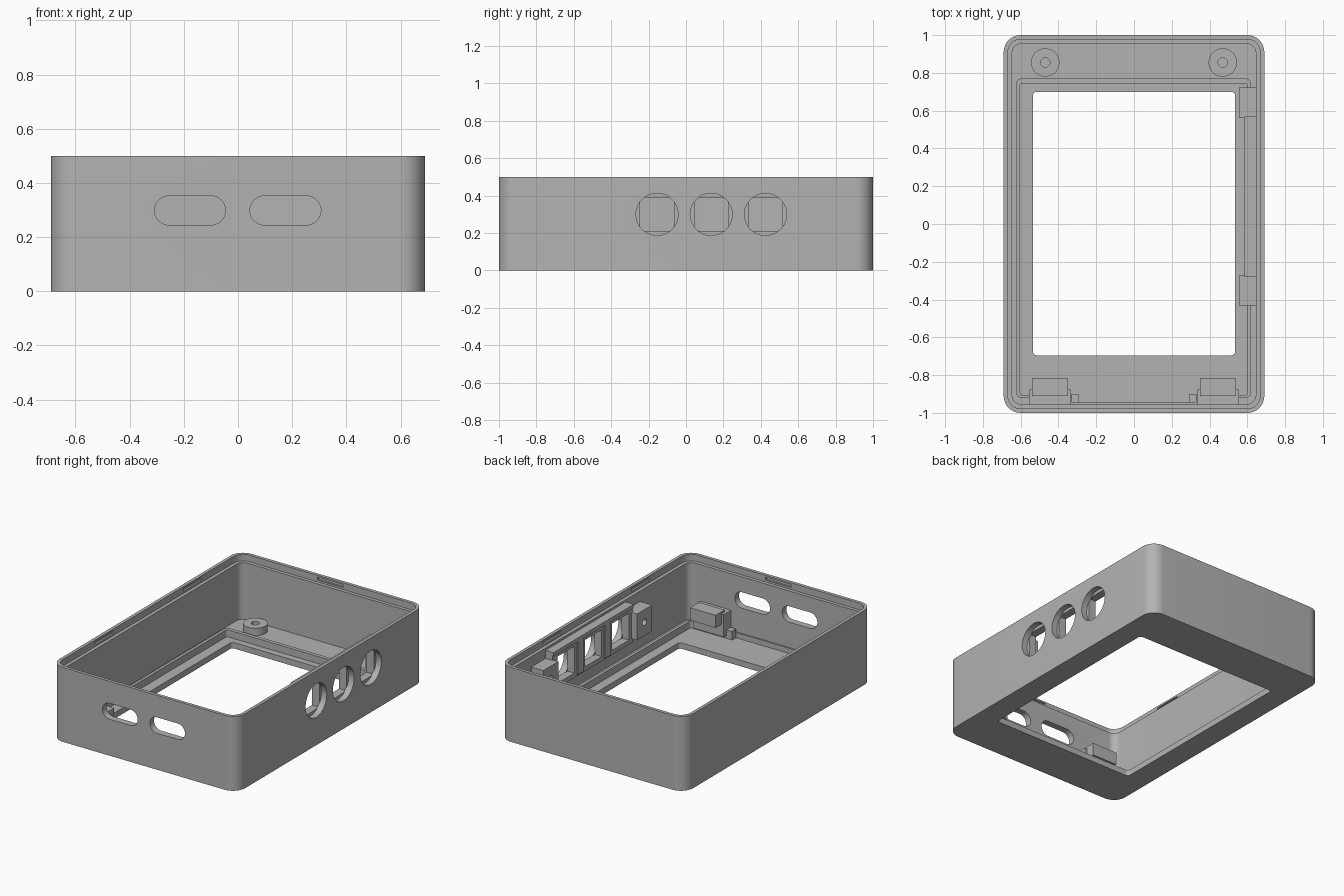
import bpy, bmesh, math

if "Cube" in bpy.data.objects:
    bpy.data.objects.remove(bpy.data.objects["Cube"])

grey = bpy.data.materials.new("plain grey")
grey.diffuse_color = (0.45, 0.45, 0.45, 1)
grey.use_nodes = True
grey.node_tree.nodes["Principled BSDF"].inputs["Base Color"].default_value = grey.diffuse_color


def make(name, bm):
    bmesh.ops.recalc_face_normals(bm, faces=bm.faces)
    me = bpy.data.meshes.new(name)
    bm.to_mesh(me)
    bm.free()
    me.materials.append(grey)
    ob = bpy.data.objects.new(name, me)
    bpy.context.collection.objects.link(ob)
    return ob


def prism(name, x0, x1, y0, y1, z0, z1, r=0.0, axis='z', seg=10):
    """Rounded rectangle in two axes, extruded along the third."""
    lo, hi = [x0, y0, z0], [x1, y1, z1]
    w = 'xyz'.index(axis)
    u, v = [i for i in range(3) if i != w]
    pts = []
    for q, (a, b) in enumerate([(hi[u], hi[v]), (lo[u], hi[v]), (lo[u], lo[v]), (hi[u], lo[v])]):
        if r == 0:
            pts.append((a, b))
            continue
        ca = a - r if a == hi[u] else a + r
        cb = b - r if b == hi[v] else b + r
        for i in range(seg + 1):
            t = (q + i / seg) * math.pi / 2
            pts.append((ca + r * math.cos(t), cb + r * math.sin(t)))
    bm = bmesh.new()
    vs = []
    for a, b in pts:
        c = [0, 0, 0]
        c[u], c[v], c[w] = a, b, lo[w]
        vs.append(bm.verts.new(c))
    bmesh.ops.remove_doubles(bm, verts=bm.verts, dist=1e-5)
    face = bm.faces.new([x for x in vs if x.is_valid])
    ext = bmesh.ops.extrude_face_region(bm, geom=[face])
    d = [0, 0, 0]
    d[w] = hi[w] - lo[w]
    bmesh.ops.translate(bm, vec=d, verts=[g for g in ext['geom'] if isinstance(g, bmesh.types.BMVert)])
    return make(name, bm)


def box(name, *b):
    return prism(name, *b)


def disc(name, c, r, h, axis):
    """Cylinder from its centre, radius and half length."""
    s = [r, r, r]
    s['xyz'.index(axis)] = h
    b = [k for i in range(3) for k in (c[i] - s[i], c[i] + s[i])]
    return prism(name, *b, r=r - 1e-6, axis=axis, seg=12)


def cut(ob, cutters):
    for c in cutters:
        m = ob.modifiers.new("cut", 'BOOLEAN')
        m.operation, m.solver, m.object = 'DIFFERENCE', 'EXACT', c
        bpy.context.view_layer.objects.active = ob
        bpy.ops.object.modifier_apply(modifier=m.name)
        bpy.data.objects.remove(c)


def smooth(ob):
    bpy.ops.object.select_all(action='DESELECT')
    ob.select_set(True)
    bpy.context.view_layer.objects.active = ob
    bpy.ops.object.shade_smooth_by_angle(angle=math.radians(30))


BUTTONS = (-0.155, 0.135, 0.425)

# Housing shell: cavity, rim step, screen recess, window
shell = prism("housing", -.69, .69, -1, 1, 0, .5, .09)
cutters = [
    prism("cavity", -.645, .645, -.955, .955, .075, .6, .05),
    prism("rim_step", -.668, .668, -.978, .978, .455, .6, .07),
    prism("screen_recess", -.605, .6, -.905, .745, .04, .2, .015),
    box("port_recess", -.29, .29, -.945, -.8, .04, .2),
    prism("window", -.535, .535, -.695, .7, -.1, .2, .02),
]
# Port slots and round button holes
for x in (-.177, .175):
    cutters.append(prism("slot", x - .131, x + .131, -1.1, -.9, .245, .352, .0534, 'y'))
for y in BUTTONS:
    cutters.append(disc("button_hole", (.67, y, .3), .1125, .06, 'x'))
# Snap recesses in the rim
for s in (-1, 1):
    for y in (-.47, .47):
        x = s * .668
        cutters.append(box("snap", x - .012, x + .012, y - .095, y + .095, .468, .488))
    y = s * .978
    cutters.append(box("snap", -.095, .095, y - .012, y + .012, .468, .488))
cut(shell, cutters)
smooth(shell)

# Raised ridge framing the screen on the back and sides
ridge = prism("screen_ridge", -.625, .62, -.92, .77, .07, .088, .03)
cut(ridge, [prism("inner", -.605, .6, -.905, .745, 0, .2, .015),
            box("front_gap", -.29, .29, -1, -.8, 0, .2)])
smooth(ridge)

# Screw bosses at the back
for s in (-1, 1):
    boss = disc("screw_boss", (s * .47, .855, .095), .075, .03, 'z')
    cut(boss, [disc("bore", (s * .47, .855, .13), .025, .05, 'z')])
    smooth(boss)

# Button carrier on the right wall: panel, top rail, ribs, end blocks
panel = box("button_panel", .595, .65, -.28, .57, .18, .44)
cut(panel, [box("square", .5, .7, y - .09, y + .09, .21, .39) for y in BUTTONS])
box("button_rail", .585, .62, -.28, .57, .415, .44)
for y in (-.01, .28):
    box("button_rib", .587, .6, y - .03, y + .03, .19, .42)
for y in (-.352, .642):
    block = box("button_end_block", .555, .65, y - .08, y + .08, .21, .385)
    cut(block, [disc("pilot", (.56, y, .3), .022, .05, 'x')])

# Front screen clips with an overhanging lip
for s in (-1, 1):
    x = s * .445
    box("clip_post", x - .112, x + .112, -.96, -.875, .06, .21)
    box("clip_lip", x - .095, x + .095, -.91, -.815, .14, .225)
    box("clip_foot", s * .31 - .02, s * .31 + .02, -.945, -.9, .06, .1)
